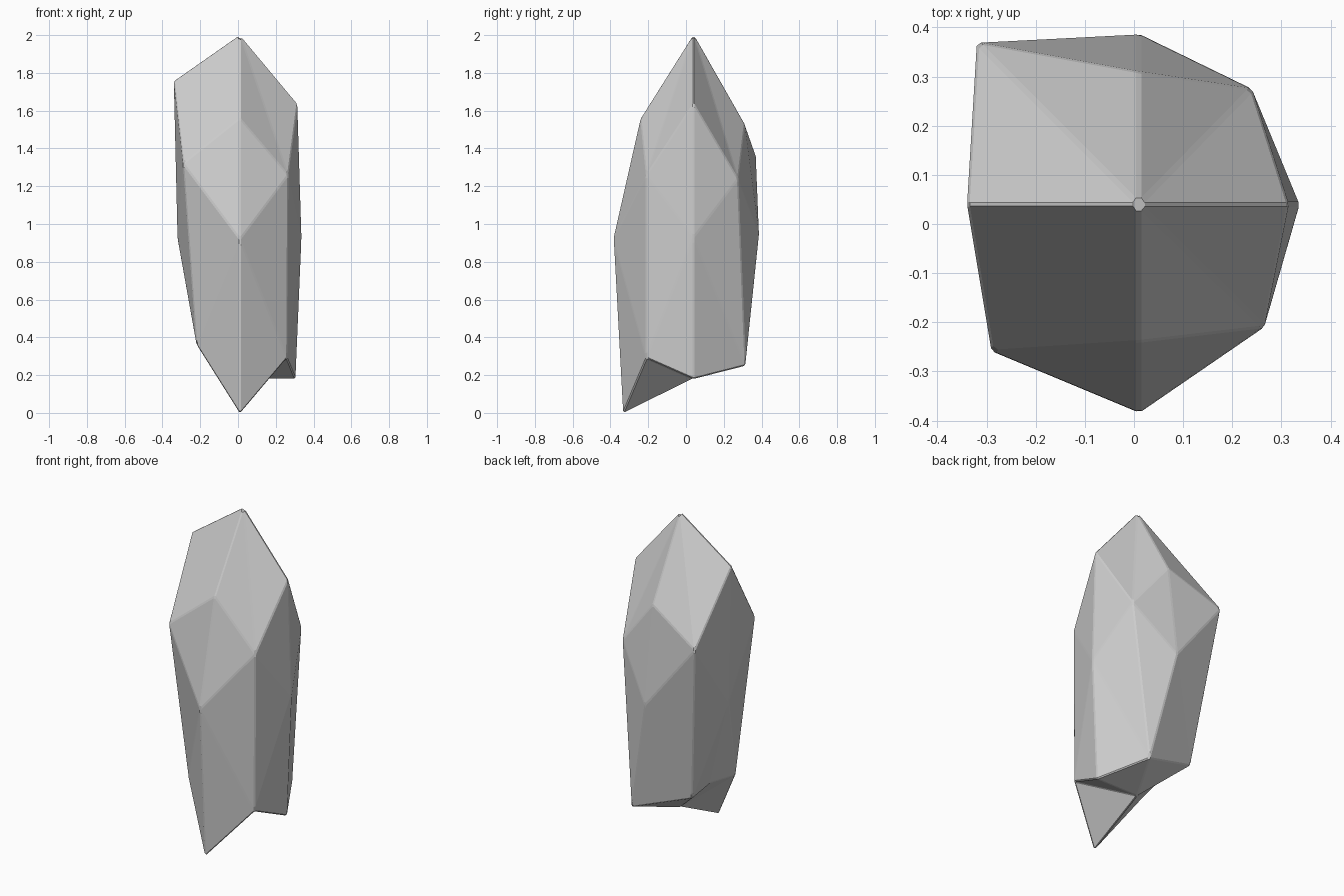
import bpy, bmesh

if "Cube" in bpy.data.objects:
    bpy.data.objects.remove(bpy.data.objects["Cube"])

AX, AY = 0.01, 0.04   # crystal axis
bm = bmesh.new()


def ring(points):
    return [bm.verts.new(p) for p in points]


# Rings run anticlockwise: cardinals are S, E, N, W; corners are SE, NE, NW, SW
upper = ring([(AX, -0.24, 1.56), (0.315, AY, 1.64), (AX, 0.31, 1.53), (-0.34, AY, 1.76)])
shoulder = ring([(0.265, -0.21, 1.26), (0.24, 0.275, 1.24), (-0.32, 0.37, 1.36), (-0.29, -0.26, 1.32)])
middle = ring([(AX, -0.385, 0.92), (0.337, AY, 0.93), (AX, 0.387, 0.94), (-0.32, AY, 0.92)])
low_corner = ring([(0.26, -0.21, 0.29), (0.15, 0.315, 0.25), (-0.21, 0.24, 0.37), (-0.22, -0.17, 0.36)])
low_side = ring([(AX, -0.335, -0.005), (0.305, AY, 0.18), None or (0, 0, 0), (-0.195, AY, 0.385)])
bm.verts.remove(low_side[2])
low_side[2] = None    # the back has no separate bottom corner
tip = bm.verts.new((AX, AY, 2.005))
base = bm.verts.new((AX, AY, 0.18))

for i in range(4):
    before, after, nxt = i - 1, i, (i + 1) % 4
    # Pointed cap
    bm.faces.new((tip, upper[i], shoulder[after]))
    bm.faces.new((tip, shoulder[before], upper[i]))
    # Facets under each upper corner
    bm.faces.new((upper[i], middle[i], shoulder[after]))
    bm.faces.new((upper[i], shoulder[before], middle[i]))
    # Long side facets
    bm.faces.new((shoulder[after], middle[i], low_corner[after]))
    bm.faces.new((shoulder[after], low_corner[after], middle[nxt]))
    # Broken lower end
    foot = low_side[i]
    if foot:
        bm.faces.new((middle[i], foot, low_corner[after]))
        bm.faces.new((middle[i], low_corner[before], foot))
        bm.faces.new((base, low_corner[after], foot))
        bm.faces.new((base, foot, low_corner[before]))
    else:
        bm.faces.new((middle[i], low_corner[before], low_corner[after]))
        bm.faces.new((base, low_corner[after], low_corner[before]))

bmesh.ops.recalc_face_normals(bm, faces=bm.faces)
mesh = bpy.data.meshes.new("crystal")
bm.to_mesh(mesh)
bm.free()
crystal = bpy.data.objects.new("crystal", mesh)
bpy.context.collection.objects.link(crystal)

# Narrow chipped edges
bevel = crystal.modifiers.new("chipped_edges", 'BEVEL')
bevel.width = 0.006
bevel.segments = 1
bevel.limit_method = 'NONE'
